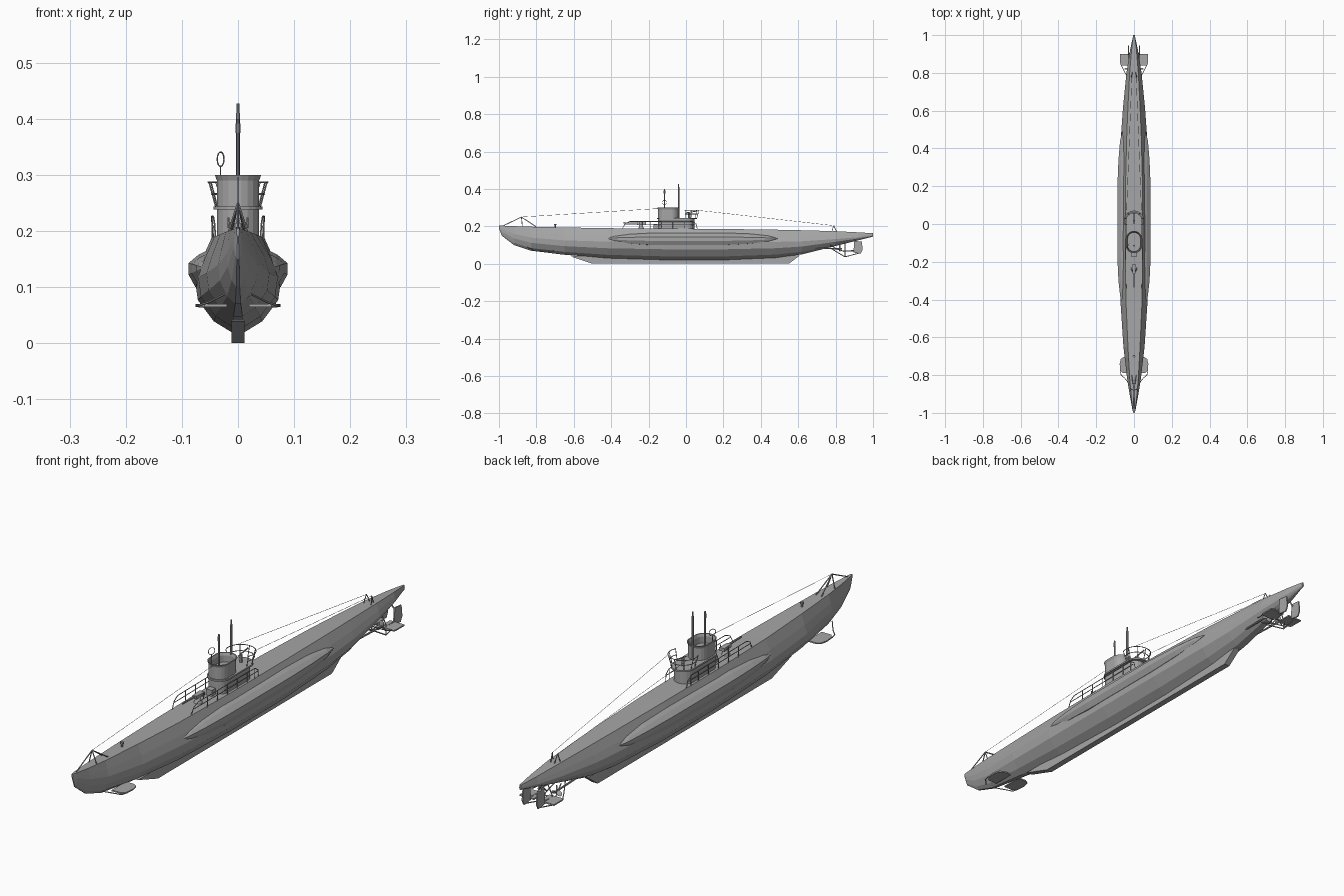
import bpy, bmesh, math
from mathutils import Vector, Matrix

cube = bpy.data.objects.get("Cube")
if cube:
    bpy.data.objects.remove(cube, do_unlink=True)


def material(name, value):
    m = bpy.data.materials.new(name)
    m.use_nodes = True
    m.diffuse_color = (value, value, value, 1)
    m.node_tree.nodes["Principled BSDF"].inputs["Base Color"].default_value = (value, value, value, 1)
    return m


GREY = material("hull grey", 0.38)


def finish(name, bm, mirror=False):
    bmesh.ops.recalc_face_normals(bm, faces=bm.faces)
    me = bpy.data.meshes.new(name)
    bm.to_mesh(me)
    bm.free()
    me.materials.append(GREY)
    ob = bpy.data.objects.new(name, me)
    bpy.context.collection.objects.link(ob)
    if mirror:
        ob.modifiers.new("mirror", "MIRROR")
    return ob


def loft(name, rings, mirror=False):
    """Skin a list of equal closed rings and cap both ends."""
    bm = bmesh.new()
    rows = [[bm.verts.new(p) for p in ring] for ring in rings]
    n = len(rows[0])
    for a, b in zip(rows, rows[1:]):
        for i in range(n):
            j = (i + 1) % n
            bm.faces.new((a[i], a[j], b[j], b[i]))
    bm.faces.new(rows[0])
    bm.faces.new(rows[-1])
    return finish(name, bm, mirror)


def rods(name, paths, r, mirror=False, sides=6):
    """Round bars along every segment of every path."""
    bm = bmesh.new()
    for path in paths:
        for a, b in zip(path, path[1:]):
            a, b = Vector(a), Vector(b)
            d = b - a
            m = Matrix.Translation((a + b) / 2) @ d.to_track_quat("Z", "Y").to_matrix().to_4x4()
            bmesh.ops.create_cone(bm, cap_ends=True, segments=sides, radius1=r,
                                  radius2=r, depth=d.length, matrix=m)
    return finish(name, bm, mirror)


def stadium(y0, y1, w, z, n=20):
    ring = []
    for i in range(n):
        a = 2 * math.pi * (i + 0.5) / n
        cy = y1 - w if math.sin(a) > 0 else y0 + w
        ring.append((w * math.cos(a), cy + w * math.sin(a), z))
    return ring


def plate_flat(name, outline, z, t):
    return loft(name, [[(x, y, z + s * t / 2) for x, y in outline] for s in (-1, 1)], True)


def plate_upright(name, outline, x, t, mirror=False):
    return loft(name, [[(x + s * t / 2, y, z) for y, z in outline] for s in (-1, 1)], mirror)


# Hull: y, deck height, deck half width, beam, beam height, bottom, bottom half width
STATIONS = [
    (-1, .205, .002, .003, .2, .19, .001),
    (-.985, .204, .006, .008, .185, .15, .002),
    (-.92, .201, .014, .02, .16, .1, .003),
    (-.83, .198, .022, .035, .14, .07, .005),
    (-.65, .194, .032, .056, .125, .048, .008),
    (-.42, .19, .042, .071, .118, .03, .012),
    (-.1, .188, .047, .077, .115, .02, .012),
    (.2, .186, .045, .077, .115, .02, .012),
    (.48, .182, .038, .068, .117, .032, .012),
    (.62, .179, .032, .058, .12, .05, .01),
    (.8, .174, .023, .04, .132, .095, .006),
    (.92, .168, .013, .021, .142, .125, .003),
    (1, .163, .003, .004, .153, .145, .002),
]


def hull_ring(y, zd, wd, wm, zm, zb, wb):
    half = [(wd, zd), (wd + (wm - wd) * .6, zd + (zm - zd) * .55), (wm, zm),
            (wm * .93, zm + (zb - zm) * .4), (max(wm * .56, wb), zm + (zb - zm) * .8), (wb, zb)]
    return [(x, y, z) for x, z in half] + [(-x, y, z) for x, z in reversed(half)]


loft("hull", [hull_ring(*s) for s in STATIONS])
plate_upright("keel", [(-.62, .04), (-.5, 0), (.55, 0), (.61, .045)], 0, .024)

# Saddle tanks
SECTION = [(.05, .168), (.07, .158), (.088, .143), (.088, .122), (.076, .1), (.055, .095)]
CX, CZ = .062, .135
loft("saddle_tank", [[(CX + (x - CX) * s, y, CZ + (z - CZ) * s) for x, z in SECTION]
     for y, s in [(-.43, .03), (-.38, .45), (-.3, .78), (-.18, 1), (.2, 1),
                  (.34, .78), (.44, .45), (.49, .03)]], True)

# Conning tower with open bridge
loft("tower_base", [stadium(-.15, .045, .038, z) for z in (.18, .242)])
loft("tower_platform", [stadium(-.155, .06, .044, z) for z in (.238, .244)])
loft("bridge", [stadium(-.15 - e, -.04 + e, .038 + e, z) for e, z in
     [(0, .243), (0, .29), (.004, .3), (0, .3), (-.004, .29), (-.004, .265)]])


# Flared railing behind the bridge
def arc(r, z, steps=12):
    return [(r * math.cos(a), .017 + r * math.sin(a), z)
            for a in (math.radians(-25 + 230 * i / steps) for i in range(steps + 1))]


levels = [arc(.041, .244), arc(.047, .266), arc(.053, .287)]
rods("platform_rails", levels[1:], .0016)
rods("platform_posts", [[lv[i] for lv in levels] for i in range(0, 13, 2)], .0014)

# Anti-aircraft gun
rods("small_gun_mount", [[(0, .018, .24), (0, .018, .272)]], .006, sides=8)
rods("small_gun_barrel", [[(0, 0, .272), (0, .06, .282)]], .0025)

# Periscopes, mast and loop aerial
rods("attack_periscope", [[(0, -.04, .24), (0, -.04, .41)]], .004, sides=8)
rods("periscope_head", [[(0, -.04, .405), (0, -.04, .427)]], .0028, sides=8)
rods("sky_periscope", [[(0, -.115, .25), (0, -.115, .4)]], .003, sides=8)
rods("sky_periscope_head", [[(0, -.115, .375), (0, -.115, .392)]], .0042, sides=8)
loop = [(-.031 + .006 * math.cos(a), -.115 + .011 * math.cos(a), .328 + .013 * math.sin(a))
        for a in (2 * math.pi * i / 14 for i in range(15))]
rods("loop_aerial", [loop, [(-.031, -.115, .28), (-.031, -.115, .315)]], .0012)

# Deck railings
top, mid = .226, .208
rails = [[(.04, -.34, .188), (.042, -.325, .215), (.044, -.3, top), (.047, .035, top),
          (.046, .055, .212), (.044, .06, .186)], [(.043, -.325, mid), (.046, .05, mid)]]
posts = [[(.046, y, .185), (.046, y, top)] for y in (-.25, -.19, -.13, -.07, -.01, .035)]
rods("deck_rails", rails + posts, .0015, True)

# Deck gun
loft("deck_gun_base", [[(r * math.cos(i * math.pi / 5), -.24 + r * math.sin(i * math.pi / 5), z)
     for i in range(10)] for r, z in [(.017, .186), (.013, .194), (.007, .208), (.007, .214)]])
loft("deck_gun_breech", [[(x, y, z) for x, y in
     [(-.008, -.262), (.008, -.262), (.011, -.215), (-.011, -.215)]] for z in (.21, .222)])
rods("deck_gun_barrel", [[(0, -.25, .217), (0, -.335, .219)]], .003, sides=8)
rods("deck_gun_sights", [[(-.019, -.232, .214), (.019, -.232, .214)],
                         [(.017, -.232, .205), (.017, -.232, .224)],
                         [(-.017, -.232, .205), (-.017, -.232, .224)]], .002)
loft("ammunition_locker", [[(x, y, z) for x, y in
     [(-.012, -.175), (.012, -.175), (.012, -.152), (-.012, -.152)]] for z in (.185, .212)])

# Bow frame, wires and deck fittings
apex = (0, -.88, .25)
rods("bow_frame", [[apex, (0, -.975, .204)], [apex, (.016, -.875, .2)], [apex, (-.016, -.875, .2)],
                   [apex, (.012, -.8, .197)], [apex, (-.012, -.8, .197)]], .002)
rods("stern_wire_posts", [[(.016, .78, .172), (.011, .79, .205), (.008, .805, .172)]], .0018, True)
rods("bow_wire", [[apex, (0, -.15, .295)]], .0008, sides=4)
rods("stern_wires", [[(.04, .052, .287), (.011, .79, .204)]], .0008, True, sides=4)
rods("capstan", [[(0, -.7, .19), (0, -.7, .212)]], .004, sides=8)
rods("capstan_head", [[(0, -.7, .206), (0, -.7, .213)]], .007, sides=8)

# Diving planes and their guards
plate_flat("bow_plane", [(.02, -.79), (.06, -.79), (.073, -.775), (.076, -.74),
                         (.07, -.715), (.055, -.705), (.02, -.705)], .067, .005)
rods("bow_plane_guard", [[(.022, -.85, .088), (.05, -.815, .074), (.068, -.8, .068),
                          (.074, -.775, .067)]], .002, True)
plate_flat("stern_plane", [(.012, .84), (.07, .84), (.073, .85), (.073, .9), (.012, .9)], .067, .005)
rods("stern_plane_guard", [[(.03, .77, .1), (.055, .815, .075), (.07, .845, .067)]], .002, True)
rods("stern_plane_axle", [[(-.07, .85, .067), (.07, .85, .067)]], .003)

# Rudders and stern frame
plate_upright("rudder", [(.895, .06), (.935, .055), (.945, .075), (.94, .118), (.9, .122)], .03, .005, True)
rods("rudder_stock", [[(.03, .905, .11), (.01, .9, .14)],
                      [(.03, .84, .067), (.03, .9, .07)]], .003, True)
rods("stern_frame", [[(.012, .77, .085), (.03, .85, .037), (.03, .93, .058)],
                     [(.03, .85, .037), (.03, .85, .075), (.01, .85, .115)]], .0022, True)

# Propellers and shafts
rods("propeller_shaft", [[(.026, .6, .085), (.03, .835, .08)]], .0035, True, sides=8)
bm = bmesh.new()
for k in range(3):
    m = (Matrix.Translation((.03, .822, .08)) @ Matrix.Rotation(k * math.tau / 3, 4, "Y")
         @ Matrix.Translation((0, 0, .012)) @ Matrix.Rotation(.6, 4, "Z")
         @ Matrix.Diagonal((.009, .0015, .012, 1)))
    bmesh.ops.create_uvsphere(bm, u_segments=8, v_segments=6, radius=1, matrix=m)
finish("propeller", bm, True)
